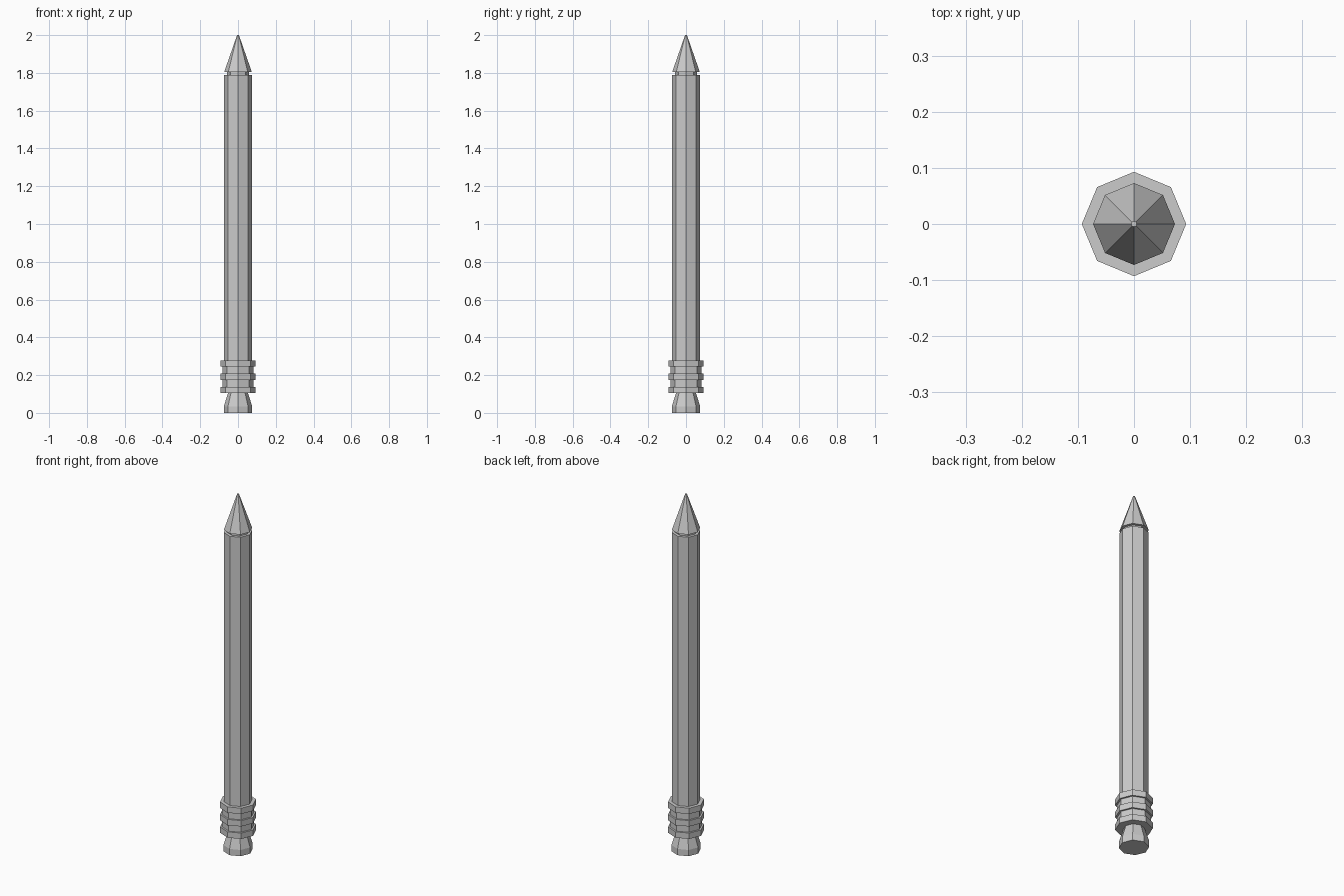
import bpy, bmesh, math

if "Cube" in bpy.data.objects:
    bpy.data.objects.remove(bpy.data.objects["Cube"])

SIDES = 8


def lathe(name, profile):
    """Eight-sided closed solid from (radius, z) points, bottom to top."""
    bm = bmesh.new()
    rings = [[bm.verts.new((r * math.cos(i * math.tau / SIDES),
                            r * math.sin(i * math.tau / SIDES), z))
              for i in range(SIDES)] for r, z in profile]
    for lo, hi in zip(rings, rings[1:]):
        for i in range(SIDES):
            j = (i + 1) % SIDES
            bm.faces.new((lo[i], lo[j], hi[j], hi[i]))
    bm.faces.new(rings[0][::-1])
    bm.faces.new(rings[-1])
    mesh = bpy.data.meshes.new(name)
    bm.to_mesh(mesh)
    bm.free()
    obj = bpy.data.objects.new(name, mesh)
    bpy.context.collection.objects.link(obj)
    return obj


# Flared eraser at the foot
lathe("eraser", [(0.075, 0), (0.075, 0.035), (0.053, 0.105)])

# Ribbed metal band: three wide ribs with two grooves
band = []
for k in range(3):
    z = 0.105 + k * 0.07
    if k:
        band.append((0.083, z))
    band += [(0.093, z), (0.093, z + 0.033)]
    if k < 2:
        band.append((0.083, z + 0.033))
lathe("ferrule", band)

# Shaft, with a narrow groove under the sharpened point
lathe("shaft_and_point", [(0.073, 0.278), (0.073, 1.79), (0.057, 1.79),
                          (0.057, 1.805), (0.073, 1.805), (0.005, 2.0)])
